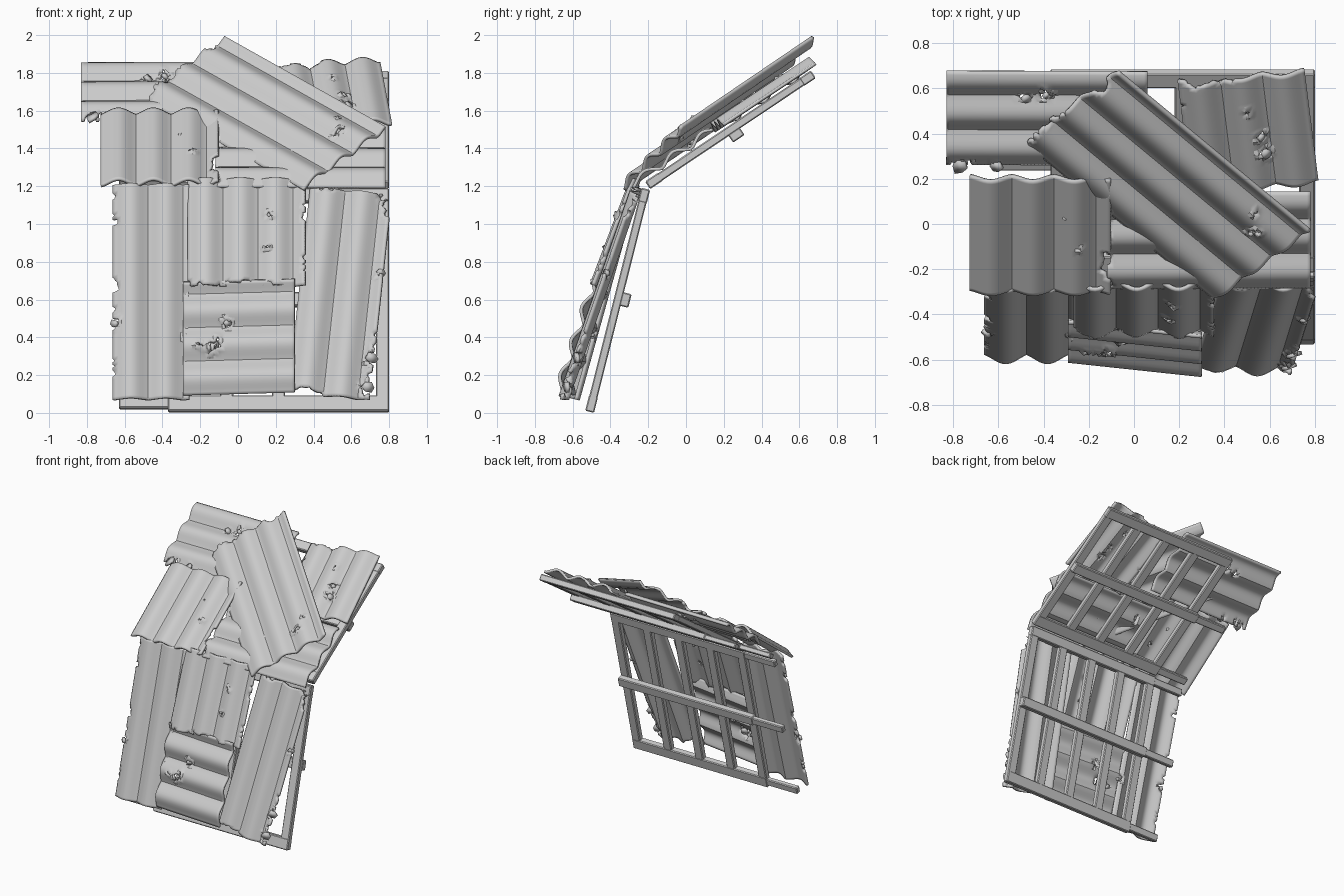
import bpy, bmesh, math, random
from mathutils import Matrix, Vector, noise

if "Cube" in bpy.data.objects:
    bpy.data.objects.remove(bpy.data.objects["Cube"])

random.seed(4)


def plane(y, z, dy, dz):
    """Local space of a leaning panel: x across, y up the slope, z outward."""
    d = Vector((0, dy, dz)).normalized()
    n = Vector((1, 0, 0)).cross(d)
    m = Matrix((Vector((1, 0, 0)), d, n)).transposed().to_4x4()
    m.translation = (0, y, z)
    return m


WALL = plane(-0.487, 0.0, 0.297, 1.18)
ROOF = plane(-0.19, 1.185, 0.878, 0.588)


def finish(name, bm, space):
    me = bpy.data.meshes.new(name)
    bm.to_mesh(me)
    bm.free()
    ob = bpy.data.objects.new(name, me)
    ob.matrix_world = space
    bpy.context.collection.objects.link(ob)
    return ob


def bar(name, space, x0, x1, v0, v1, w0, w1):
    bm = bmesh.new()
    bmesh.ops.create_cube(bm, size=1)
    for v in bm.verts:
        v.co = ((x0 + x1) / 2 + v.co.x * (x1 - x0),
                (v0 + v1) / 2 + v.co.y * (v1 - v0),
                (w0 + w1) / 2 + v.co.z * (w1 - w0))
    ob = finish(name, bm, space)
    b = ob.modifiers.new("bevel", 'BEVEL')
    b.width, b.segments = 0.006, 1


def frame(name, space, length, ext):
    """Timber frame: rails, posts, a rear brace and spliced extension beams."""
    bar(name + "_bottom_rail", space, -0.37, 0.8, 0, 0.085, 0, 0.048)
    bar(name + "_top_rail", space, -0.37, 0.8, length - 0.075, length, 0, 0.048)
    for i in range(5):
        x = -0.335 + i * 0.275
        bar(f"{name}_post_{i}", space, x - 0.035, x + 0.035, 0.07, length - 0.065, 0.002, 0.046)
    mid = length * 0.51
    bar(name + "_rear_brace", space, -0.37, 0.8, mid - 0.037, mid + 0.037, -0.04, 0.01)
    for i, (v, w) in enumerate(((0.045, 0.004), (mid, -0.036), (length - 0.035, 0.004))):
        if i in ext:
            bar(f"{name}_extension_{i}", space, -0.63, -0.35, v - 0.028, v + 0.028, w, w + 0.038)


def sheet(name, space, x, v, angle, width, length, w0, w1, cross=0.0, torn="", holes=()):
    """Corrugated sheet; w0/w1 = standoff at the ends, torn = ragged sides, holes = (s, t, r)."""
    period, amp = 0.185, 0.042
    nx, ny = round(width / 0.0154), round(length / 0.016)
    a = math.radians(angle)
    across, along = Vector((math.cos(a), math.sin(a))), Vector((-math.sin(a), math.cos(a)))
    seed = Vector((x * 31, v * 17, angle))
    bm = bmesh.new()
    flat = {}
    grid = []
    for j in range(ny + 1):
        row = []
        for i in range(nx + 1):
            s, t = i / nx, j / ny
            p = Vector((x, v)) + across * (s - 0.5) * width + along * (t - 0.5) * length
            w = w0 + (w1 - w0) * t + cross * (s - 0.5)
            k = abs(math.sin(math.pi * s * width / period))
            w += amp * (0.5 * k + 0.5 * k * k) + 0.003
            vert = bm.verts.new((p.x, p.y, w))
            flat[vert] = Vector((s * width, t * length, 0))
            row.append(vert)
        grid.append(row)
    spots = [(Vector((hs * width, ht * length, 0)), r * 0.75) for hs, ht, r in holes]

    def removed(c):
        n = noise.noise(c * 9 + seed) + 0.5 * noise.noise(c * 40 + seed)
        gap = {"L": c.x, "R": width - c.x, "B": c.y, "T": length - c.y}
        if any(gap[k] < 0.05 * n for k in torn):
            return True
        return any((c - h).length < r * (0.8 + 1.3 * noise.noise(c * 45 + seed)) for h, r in spots)

    for j in range(ny):
        for i in range(nx):
            q = [grid[j][i], grid[j][i + 1], grid[j + 1][i + 1], grid[j + 1][i]]
            if not removed(sum((flat[k] for k in q), Vector()) / 4):
                bm.faces.new(q)
    bmesh.ops.delete(bm, geom=[k for k in bm.verts if not k.link_faces], context='VERTS')

    # Round off, jitter and bend up the torn rims
    rim = [k for k in bm.verts if k.is_boundary
           and 0.001 < flat[k].x < width - 0.001 and 0.001 < flat[k].y < length - 0.001]
    mean = {}
    for k in rim:
        near = [e.other_vert(k).co for e in k.link_edges if e.is_boundary]
        mean[k] = k.co * 0.3 + sum(near, Vector()) / len(near) * 0.7
    for k in rim:
        k.co = mean[k] + Vector((random.uniform(-0.004, 0.004), random.uniform(-0.004, 0.004), 0))
        if any((flat[k] - h).length < 2.2 * r for h, r in spots):
            k.co.z += random.uniform(0, 0.022)
    # Torn flaps standing over each hole
    for h, r in spots:
        s = across * (h.x - width / 2) + along * (h.y - length / 2) + Vector((x, v))
        base = w0 + (w1 - w0) * h.y / length + cross * (h.x / width - 0.5) + amp * 0.7
        ring = []
        for i in range(6):
            q = i * math.pi / 3
            rr = r * random.uniform(0.5, 1.0)
            ring.append(bm.verts.new((s.x + rr * math.cos(q), s.y + rr * math.sin(q),
                                      base + 0.014 * math.cos(q + h.x * 9))))
        bm.faces.new(ring)
    ob = finish(name, bm, space)
    m = ob.modifiers.new("thickness", 'SOLIDIFY')
    m.thickness, m.offset = 0.017, 0
    bpy.ops.object.select_all(action='DESELECT')
    ob.select_set(True)
    bpy.context.view_layer.objects.active = ob
    bpy.ops.object.shade_smooth_by_angle(angle=math.radians(25))


# Timber frames
frame("wall_frame", WALL, 1.217, (0, 1, 2))
frame("roof_frame", ROOF, 1.056, (0, 1))

# Wall sheets
sheet("wall_sheet_left", WALL, -0.46, 0.635, 0, 0.4, 1.18, 0.095, 0.065, torn="L",
      holes=((0.02, 0.35, 0.04), (0.98, 0.3, 0.03)))
sheet("wall_sheet_upper", WALL, 0.045, 0.955, 0, 0.62, 0.6, 0.135, 0.065, torn="BR",
      holes=((0.7, 0.65, 0.025), (0.66, 0.35, 0.018)))
sheet("wall_sheet_lower", WALL, 0.005, 0.375, 90, 0.62, 0.59, 0.165, 0.1, cross=-0.04,
      holes=((0.42, 0.72, 0.05), (0.42, 0.85, 0.03), (0.62, 0.6, 0.03)))
sheet("wall_sheet_right", WALL, 0.54, 0.62, -5.8, 0.43, 1.15, 0.15, 0.05, torn="RBT",
      holes=((0.97, 0.06, 0.06), (0.98, 0.2, 0.05), (0.98, 0.62, 0.035)))

# Roof sheets
sheet("roof_sheet_upper_left", ROOF, -0.385, 0.835, 90, 0.51, 0.89, 0.045, 0.04,
      holes=((0.75, 0.5, 0.035), (0.72, 0.6, 0.035), (0.0, 0.93, 0.06), (0, 0.75, 0.04)))
sheet("roof_sheet_lower_right", ROOF, 0.33, 0.19, 90, 0.52, 0.9, 0.052, 0.055, torn="T",
      holes=((0.75, 0.85, 0.025),))
sheet("roof_sheet_lower_left", ROOF, -0.415, 0.24, 0, 0.62, 0.63, 0.065, 0.095, torn="R",
      holes=((0.68, 0.65, 0.02), (0.8, 0.4, 0.016)))
sheet("roof_sheet_upper_right", ROOF, 0.505, 0.775, 6, 0.56, 0.59, 0.062, 0.06, torn="TL",
      holes=((0.62, 0.3, 0.045), (0.6, 0.45, 0.03), (0.5, 0.7, 0.02)))
sheet("roof_sheet_diagonal", ROOF, 0.14, 0.525, 45, 0.61, 1.2, 0.11, 0.115, cross=0.085, torn="T",
      holes=((0.7, 0.13, 0.032), (0.82, 0.2, 0.02)))
